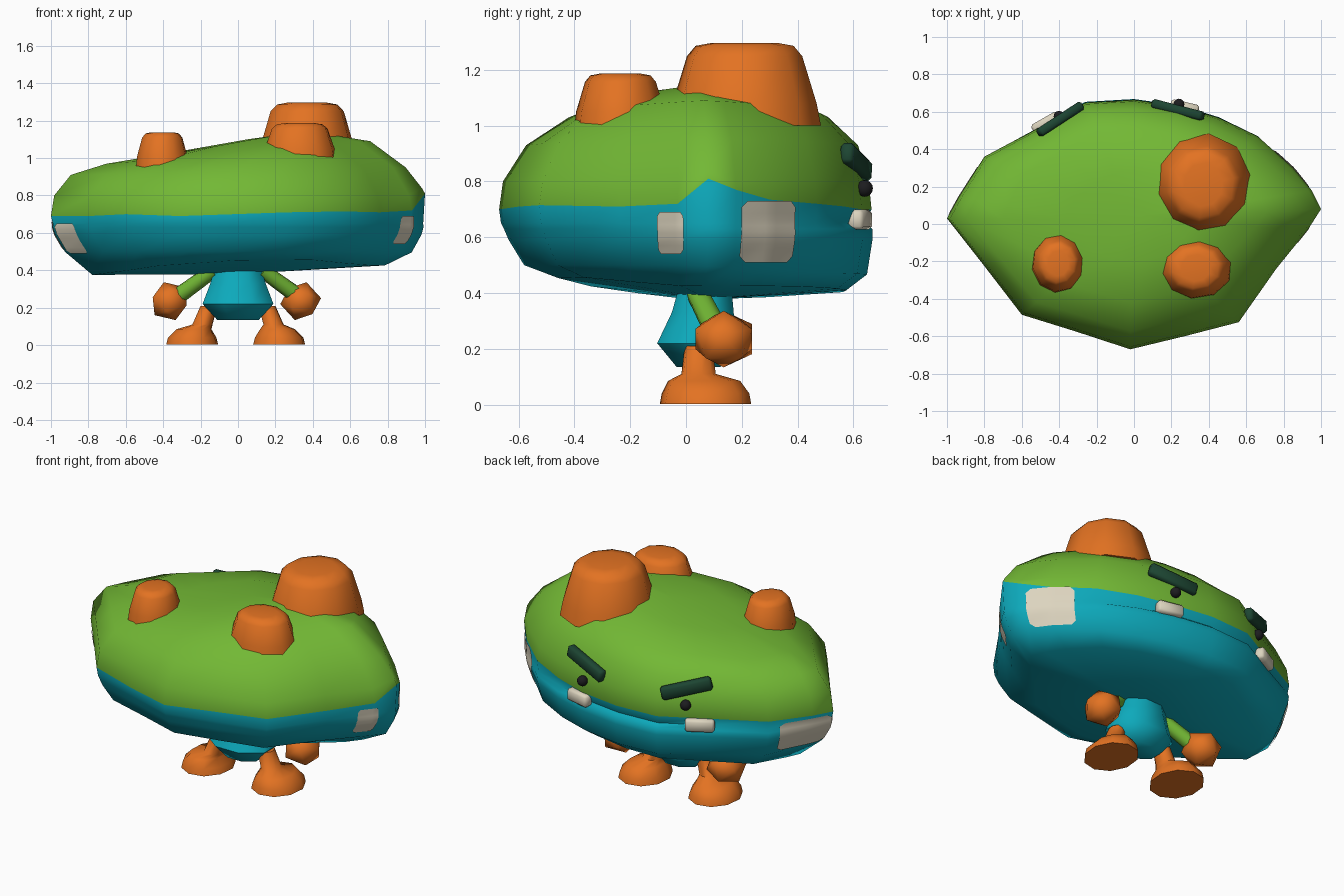
import bpy, bmesh, math
from mathutils import Vector, Matrix
from mathutils.bvhtree import BVHTree

if "Cube" in bpy.data.objects:
    bpy.data.objects.remove(bpy.data.objects["Cube"])


def material(name, rgb):
    m = bpy.data.materials.new(name)
    m.diffuse_color = (*rgb, 1)
    m.use_nodes = True
    m.node_tree.nodes["Principled BSDF"].inputs["Base Color"].default_value = m.diffuse_color
    return m


GREEN = material("leaf green", (0.17, 0.48, 0.035))
TEAL = material("teal", (0.004, 0.40, 0.50))
ORANGE = material("orange", (0.77, 0.17, 0.016))
CREAM = material("cream", (0.72, 0.66, 0.52))
DARK = material("dark green", (0.012, 0.06, 0.032))
BLACK = material("black", (0.012, 0.012, 0.014))


def finish(name, bm, mats, angle=60):
    me = bpy.data.meshes.new(name)
    bm.to_mesh(me)
    bm.free()
    for m in mats:
        me.materials.append(m)
    for p in me.polygons:
        p.use_smooth = True
    me.set_sharp_from_angle(angle=math.radians(angle))
    ob = bpy.data.objects.new(name, me)
    bpy.context.collection.objects.link(ob)
    return ob


def loft(rings, bottom, top, split=None):
    """Skin rings from bottom to top; faces above ring 'split' get material 1."""
    bm = bmesh.new()
    vs = [[bm.verts.new(p) for p in r] for r in rings]
    n = len(vs[0])
    b, t = bm.verts.new(bottom), bm.verts.new(top)
    for i in range(n):
        j = (i + 1) % n
        bm.faces.new((b, vs[0][j], vs[0][i]))
        for k in range(len(vs) - 1):
            f = bm.faces.new((vs[k][i], vs[k][j], vs[k + 1][j], vs[k + 1][i]))
            f.material_index = int(split is not None and k >= split)
        f = bm.faces.new((t, vs[-1][i], vs[-1][j]))
        f.material_index = int(split is not None)
    bmesh.ops.recalc_face_normals(bm, faces=bm.faces)
    return bm


def stack(name, rows, mat, sides=9, angle=60, turn=0.2):
    """Solid from elliptical rows (cx, cy, z, rx, ry)."""
    rings = []
    for cx, cy, z, rx, ry in rows:
        rings.append([(cx + rx * math.cos(turn + math.tau * i / sides),
                       cy + ry * math.sin(turn + math.tau * i / sides), z)
                      for i in range(sides)])
    return finish(name, loft(rings, rows[0][:3], rows[-1][:3]), [mat], angle)


def bar(name, a, b, depth, height, mat):
    """Bevelled box running from a to b."""
    a, b = Vector(a), Vector(b)
    x = (b - a).normalized()
    y = Vector((0, 0, 1)).cross(x).normalized()
    rot = Matrix((x, y, x.cross(y))).transposed().to_4x4()
    size = Matrix.Diagonal(((b - a).length, depth, height, 1))
    bm = bmesh.new()
    bmesh.ops.create_cube(bm, size=1, matrix=Matrix.Translation((a + b) / 2) @ rot @ size)
    bmesh.ops.bevel(bm, geom=bm.edges[:], offset=0.012, segments=1, affect='EDGES')
    return finish(name, bm, [mat])


# Head: outline (x, y, height of the colour border), seen from above
OUTLINE = [(1, .08, .81), (.95, .18, .77), (.85, .30, .735), (.66, .47, .72),
           (.45, .57, .71), (.25, .63, .70), (0, .665, .70), (-.26, .65, .70),
           (-.50, .52, .70), (-.80, .36, .70), (-.94, .14, .69), (-1, .03, .69),
           (-.80, -.225, .69), (-.60, -.485, .70), (-.31, -.575, .69), (-.02, -.67, .70),
           (.27, -.60, .71), (.56, -.525, .715), (.76, -.24, .71), (.93, -.03, .72)]
# height, scale at the front, scale at the back, slope along x
LEVELS = [(.40, .69, .86, .025), (.50, .87, .975, .0), (.59, .95, 1.005, 0), (.63, .975, 1.005, 0),
          (.65, .985, .965, 0), (None, 1, 1, 0), (.80, .98, .985, 0),
          (.93, .86, .925, .02), (1.03, .64, .76, .06), (1.085, .33, .40, .06)]
rings = []
for z, f, b, slope in LEVELS:
    ring = []
    for x, y, border in OUTLINE:
        w = min(max((y + .66) / 1.32, 0), 1)
        s = f + (b - f) * w
        if z == .65 and not (y > .45 and x < .55):   # mouth groove only across the face
            s = .99
        h = border if z is None else z + slope * x
        if z == .80:
            h = max(h, border + .03)
        if z == .40:
            h += .08 * max(-y, 0) + .015 * max(y, 0)
        if z == .50:
            h -= .05 * max(y, 0)
        ring.append((x * s, .02 + (y - .02) * s, h))
    rings.append(ring)
head_bm = loft(rings, (0, .08, .38), (.05, .05, 1.10), split=5)
surface = BVHTree.FromBMesh(head_bm)
finish("head", head_bm, [TEAL, GREEN], 65)


# Cream side patches laid on the head surface, with clipped corners
def patch(name, a0, a1, z0, z1, n=10):
    bm = bmesh.new()
    grid = []
    for i in range(n + 1):
        a = math.radians(a0 + (a1 - a0) * i / n)
        d = Vector((math.cos(a), math.sin(a), 0))
        row = []
        for k in range(n + 1):
            z = z0 + (z1 - z0) * k / n
            hit = surface.ray_cast(d * 3 + Vector((0, 0, z)), -d)[0]
            row.append(bm.verts.new(hit + d * .007))
        grid.append(row)
    ends = (0, n)
    for i in range(n):
        for k in range(n):
            cells = [(i, k), (i + 1, k), (i + 1, k + 1), (i, k + 1)]
            bm.faces.new([grid[p][q] for p, q in cells if not (p in ends and q in ends)])
    loose = [v for v in bm.verts if not v.link_faces]
    bmesh.ops.delete(bm, geom=loose, context='VERTS')
    finish(name, bm, [CREAM])


patch("right_back_patch", 12, 27.5, .51, .73)
patch("right_front_patch", -6.8, -.6, .54, .69)
patch("left_back_patch", 160, 178, .50, .675)
patch("left_front_patch", 179.5, 188, .49, .65)

# Bumps on top of the head: centre, radii, low rim, top
for name, cx, cy, rx, ry, low, top in [
        ("large_bump", .37, .21, .25, .26, 1.08, 1.297),
        ("middle_bump", .33, -.235, .19, .16, 1.05, 1.187),
        ("small_bump", -.405, -.21, .137, .152, 1.01, 1.138)]:
    h = top - low
    stack(name, [(cx, cy, low - .08, rx * 1.06, ry * 1.06), (cx, cy, low, rx, ry),
                 (cx, cy, low + h * .78, rx * .80, ry * .80),
                 (cx, cy, low + h * .95, rx * .66, ry * .68),
                 (cx, cy, top, rx * .42, ry * .45)], ORANGE, 10)

# Face: brows, eyes and teeth
for side, outer, inner, eye, t0, t1 in [
        ("right", (.37, .575, .905), (.10, .645, .835), (.24, .64, .775),
         (.345, .605, .663), (.195, .64, .663)),
        ("left", (-.51, .485, .905), (-.28, .635, .835), (-.40, .575, .775),
         (-.54, .50, .663), (-.40, .58, .663))]:
    bar(side + "_brow", outer, inner, .05, .075, DARK)
    bar(side + "_tooth", t0, t1, .06, .072, CREAM)
    bm = bmesh.new()
    bmesh.ops.create_uvsphere(bm, u_segments=12, v_segments=8, radius=.03,
                              matrix=Matrix.Translation(eye))
    finish(side + "_eye", bm, [BLACK])

# Body
stack("body", [(0, .045, .135, .12, .085), (0, .04, .22, .205, .155),
               (0, .06, .33, .16, .12), (0, .07, .43, .13, .10)], TEAL, 8, 60, math.pi / 8)

# Limbs
for side, s in (("right", 1), ("left", -1)):
    k = .22 if s > 0 else .245
    stack(side + "_leg_and_foot",
          [(s * k, .07, 0.002, .142, .165), (s * k, .07, .04, .132, .158),
           (s * k * .96, .065, .085, .095, .13), (s * .19, .045, .11, .055, .062),
           (s * .155, .045, .21, .046, .05)], ORANGE, 10)
    a, b = Vector((s * .13, .04, .40)), Vector((s * .32, .11, .262))
    bm = bmesh.new()
    rot = (b - a).to_track_quat('Z', 'Y').to_matrix().to_4x4()
    bmesh.ops.create_cone(bm, cap_ends=True, segments=8, radius1=.04, radius2=.045,
                          depth=(b - a).length, matrix=Matrix.Translation((a + b) / 2) @ rot)
    finish(side + "_arm", bm, [GREEN])
    bm = bmesh.new()
    hand = Matrix.Translation((s * (.335 if s > 0 else .365), .135, .235))
    tilt = Matrix.Rotation(.3 * s, 4, 'Y')
    bmesh.ops.create_icosphere(bm, subdivisions=1, radius=1.06,
                               matrix=hand @ tilt @ Matrix.Diagonal((.105, .112, .10, 1)))
    finish(side + "_hand", bm, [ORANGE])
